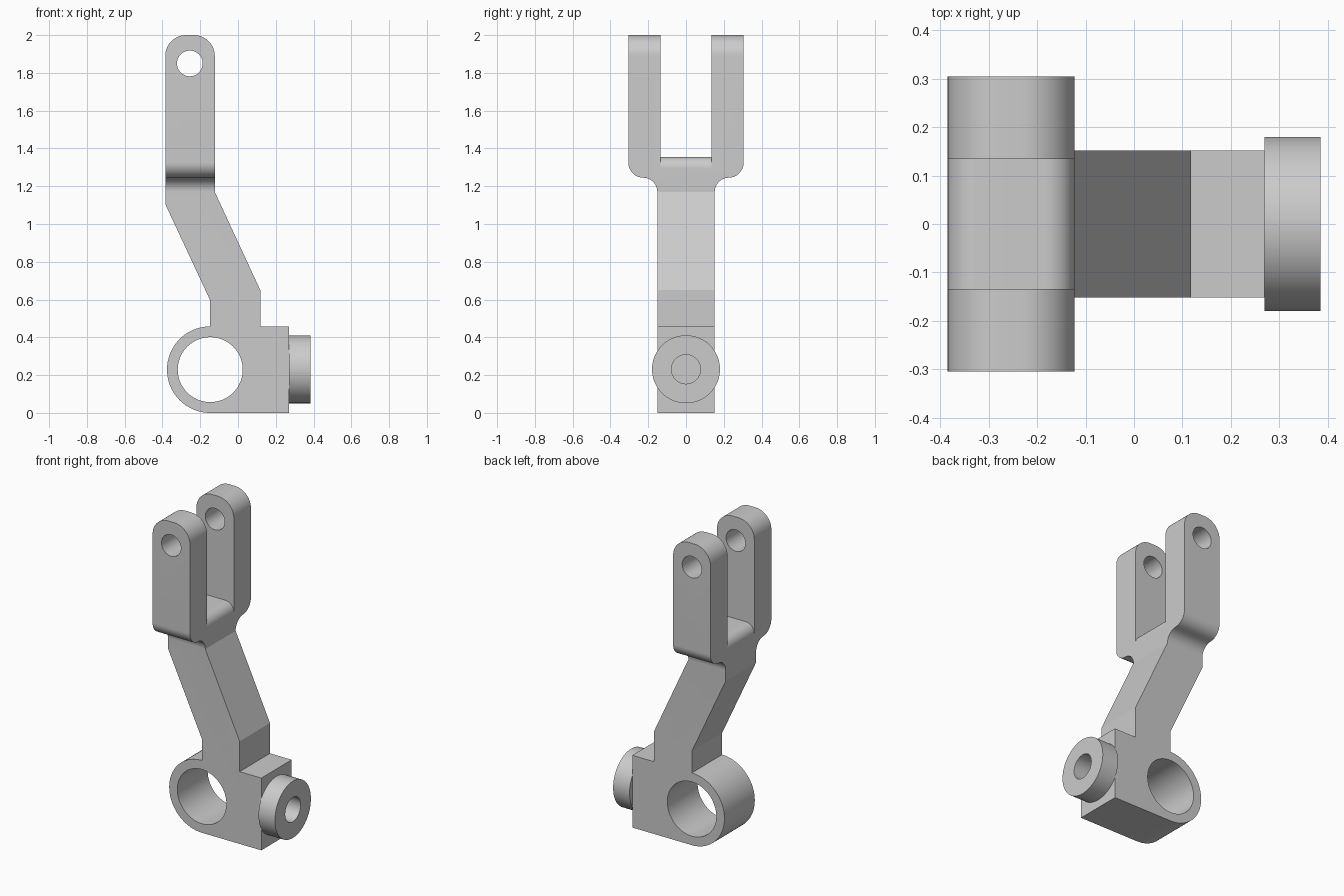
import bpy, bmesh
from math import cos, sin, radians
from mathutils import Vector

cube = bpy.data.objects.get("Cube")
if cube:
    bpy.data.objects.remove(cube, do_unlink=True)

grey = bpy.data.materials.new("plain grey")
grey.use_nodes = True
grey.diffuse_color = (0.6, 0.6, 0.6, 1)
grey.node_tree.nodes["Principled BSDF"].inputs["Base Color"].default_value = (0.6, 0.6, 0.6, 1)


def arc(u, v, r, start, end):
    """Points on an arc, angles in degrees."""
    n = max(8, int(abs(end - start) / 5))
    return [(u + r * cos(radians(start + (end - start) * i / n)),
             v + r * sin(radians(start + (end - start) * i / n))) for i in range(n + 1)]


def prism(name, outline, axis, low, high):
    """Extrude an outline along y (outline in x, z) or along x (outline in y, z)."""
    bm = bmesh.new()
    if axis == 'Y':
        verts = [bm.verts.new((u, low, v)) for u, v in outline]
        step = Vector((0, high - low, 0))
    else:
        verts = [bm.verts.new((low, u, v)) for u, v in outline]
        step = Vector((high - low, 0, 0))
    face = bm.faces.new(verts)
    ext = bmesh.ops.extrude_face_region(bm, geom=[face], use_keep_orig=True)
    bmesh.ops.translate(bm, vec=step, verts=[g for g in ext["geom"] if isinstance(g, bmesh.types.BMVert)])
    bmesh.ops.recalc_face_normals(bm, faces=bm.faces[:])
    mesh = bpy.data.meshes.new(name)
    bm.to_mesh(mesh)
    bm.free()
    mesh.materials.append(grey)
    obj = bpy.data.objects.new(name, mesh)
    bpy.context.collection.objects.link(obj)
    return obj


def rod(name, u, v, r, axis, low, high):
    return prism(name, arc(u, v, r, 0, 360)[:-1], axis, low, high)


def activate(obj):
    bpy.ops.object.select_all(action='DESELECT')
    obj.select_set(True)
    bpy.context.view_layer.objects.active = obj


def combine(obj, tool, operation):
    """Apply a boolean and discard the helper."""
    tool.hide_render = True
    mod = obj.modifiers.new(operation, 'BOOLEAN')
    mod.operation, mod.object, mod.solver = operation, tool, 'EXACT'
    activate(obj)
    bpy.ops.object.modifier_apply(modifier=mod.name)
    bpy.data.objects.remove(tool, do_unlink=True)


# Cranked lever: front outline from the rounded tip to the clamp ring and block
left, right = -0.385, -0.123
tip = 0.11
front = arc(right - tip, 2 - tip, tip, 0, 90) + arc(left + tip, 2 - tip, tip, 90, 180)
front += [(left, 1.105), (-0.147, 0.595)]
front += arc(-0.147, 0.229, 0.229, 90, 270)
front += [(0.27, 0), (0.27, 0.458), (0.118, 0.458), (0.118, 0.65), (right, 1.17)]
lever = prism("forked_lever", front, 'Y', -0.5, 0.5)

# Side outline: narrow shaft flaring into the wide fork
half = [(0.152, -0.1)]
half += arc(0.227, 1.17, 0.075, 180, 90)
half += arc(0.225, 1.325, 0.08, 270, 360)
half += [(0.305, 2.1)]
side = half + [(-y, z) for y, z in reversed(half)]
combine(lever, prism("side_shape", side, 'X', -0.8, 0.8), 'INTERSECT')

# Fork slot with a floor rounded on both edges
floor, r = 1.355, 0.06
slot = [(-0.6, 2.2), (-0.6, floor - r)]
slot += arc(left + r, floor - r, r, 180, 90)
slot += arc(right - r, floor - r, r, 90, 0)
slot += [(0.2, floor - r), (0.2, 2.2)]
combine(lever, prism("slot_cutter", slot, 'Y', -0.134, 0.134), 'DIFFERENCE')

# Pin holes through the fork and the large clamp bore
combine(lever, rod("pin_cutter", -0.255, 1.85, 0.068, 'Y', -0.6, 0.6), 'DIFFERENCE')
combine(lever, rod("bore_cutter", -0.147, 0.229, 0.172, 'Y', -0.6, 0.6), 'DIFFERENCE')

# Ring boss on the end of the block
boss = rod("ring_boss", 0, 0.231, 0.18, 'X', 0.27, 0.385)
combine(boss, rod("boss_cutter", 0, 0.231, 0.077, 'X', 0.2, 0.5), 'DIFFERENCE')

for obj in (lever, boss):
    activate(obj)
    bpy.ops.object.shade_smooth_by_angle(angle=radians(20))
